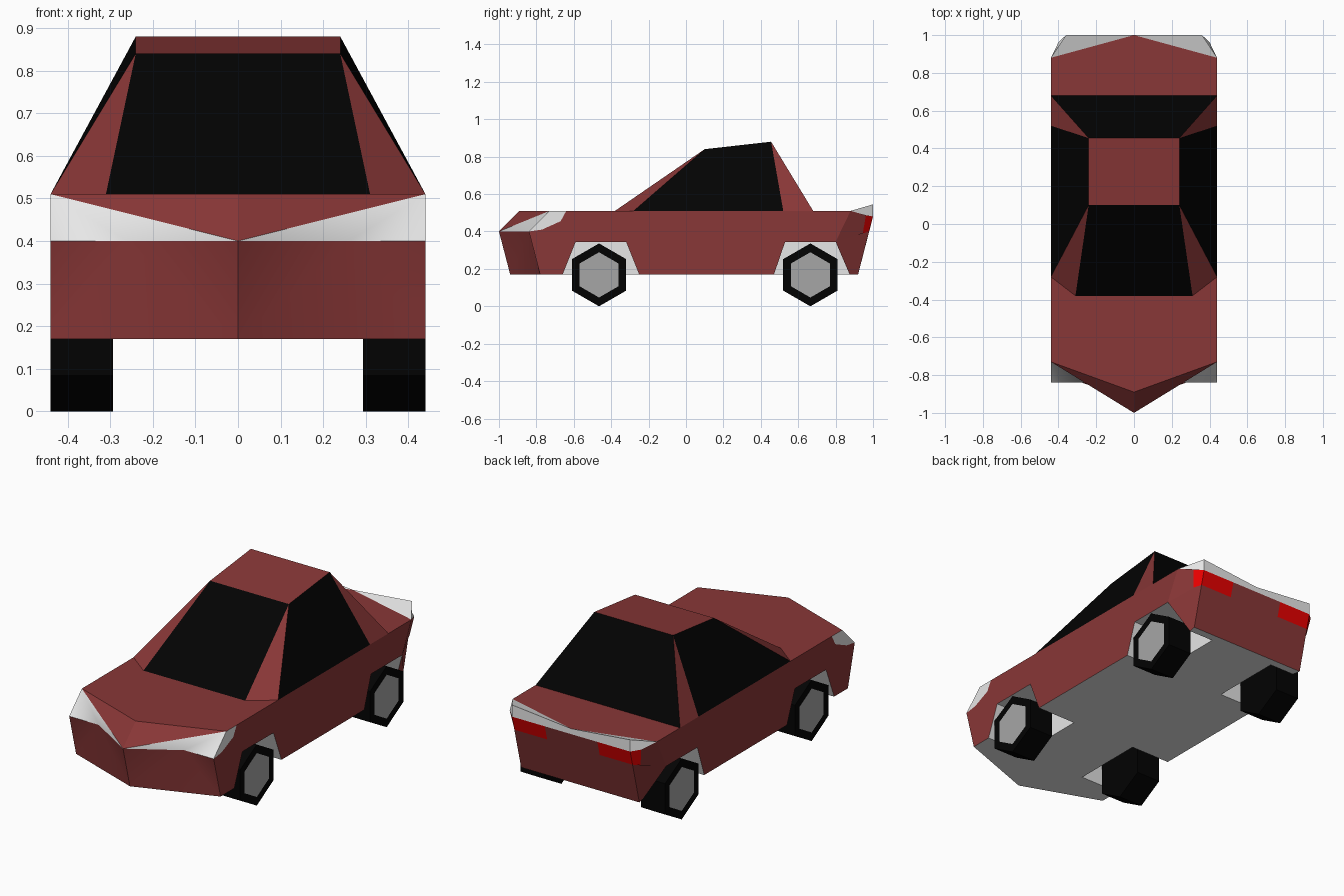
import bpy, bmesh, math

if "Cube" in bpy.data.objects:
    bpy.data.objects.remove(bpy.data.objects["Cube"])


def material(name, r, g, b):
    m = bpy.data.materials.new(name)
    m.diffuse_color = (r, g, b, 1)
    m.use_nodes = True
    m.node_tree.nodes["Principled BSDF"].inputs["Base Color"].default_value = m.diffuse_color
    return m


MATS = [material("red paint", 0.25, 0.038, 0.038),
        material("black glass and rubber", 0.0008, 0.0008, 0.0008),
        material("white trim and underside", 0.80, 0.80, 0.80),
        material("grey hub", 0.38, 0.38, 0.38),
        material("tail light red", 1.0, 0.0, 0.0)]
RED, BLACK, WHITE, HUB, LIGHT = range(5)


def finish(name, bm):
    bmesh.ops.remove_doubles(bm, verts=bm.verts, dist=0.0005)
    bmesh.ops.recalc_face_normals(bm, faces=bm.faces)
    # keep edges sharp except inside one softly shaded panel group
    for e in bm.edges:
        same = len({(f.material_index, f.smooth) for f in e.link_faces}) == 1
        on_centre = all(abs(v.co.x) < 0.001 for v in e.verts)
        e.smooth = same and e.link_faces[0].smooth and not on_centre
    me = bpy.data.meshes.new(name)
    bm.to_mesh(me)
    bm.free()
    for m in MATS:
        me.materials.append(m)
    ob = bpy.data.objects.new(name, me)
    bpy.context.collection.objects.link(ob)
    return ob


body = bmesh.new()


def panel(mat, *pts, soft=False):
    """One body panel and its mirror image across x = 0."""
    for s in (1, -1):
        f = body.faces.new([body.verts.new((s * x, y, z)) for x, y, z in pts])
        f.material_index = mat
        f.smooth = soft


# main heights and half widths
W, BELT, SILL, ARCH, INNER = 0.44, 0.51, 0.17, 0.345, 0.20


def belt(y):
    return (W, y, BELT)


# wheel arches: outer edges, front to back; the last one tucks in at the tail
front_arch = [(W, -0.66, SILL), (W, -0.59, ARCH), (W, -0.32, ARCH), (W, -0.25, SILL)]
rear_arch = [(W, 0.47, SILL), (W, 0.53, ARCH), (W, 0.80, ARCH), (0.352, 0.875, SILL)]


def inside(p):
    return (INNER, p[1], p[2])


for arch in (front_arch, rear_arch):
    for p, q in zip(arch, arch[1:]):
        panel(WHITE, p, q, inside(q), inside(p))
    panel(WHITE, *[inside(p) for p in arch])


def notch(arch):
    a, b = arch[0], arch[-1]
    return [a, inside(a), inside(b), b]


# underside
nose_low, corner_low = (0, -0.94, SILL), (W, -0.78, SILL)
tail_low, tail_edge = (0, 0.92, SILL), (0.36, 0.92, SILL)
panel(WHITE, nose_low, corner_low, *notch(front_arch), *notch(rear_arch),
      tail_edge, tail_low)

# front bumper, and headlights tucked under the bonnet edge
nose, step, corner = (0, -1, 0.40), (0.26, -0.84, 0.40), (W, -0.84, 0.40)
panel(RED, nose, step, nose_low, soft=True)
panel(RED, step, corner_low, nose_low, soft=True)
panel(RED, step, corner, corner_low, soft=True)
panel(WHITE, nose, step, belt(-0.73), soft=True)
panel(WHITE, step, corner, belt(-0.73), soft=True)
lamp = [(W, -0.77, 0.41), (W, -0.67, 0.455), belt(-0.64)]
panel(WHITE, corner, *lamp, belt(-0.73))

# bonnet and boot lid
panel(RED, nose, belt(-0.73), (0, -0.89, BELT))
panel(RED, (0, -0.89, BELT), belt(-0.73), belt(-0.64), belt(-0.28),
      (0.31, -0.38, BELT), (0, -0.38, BELT))
panel(RED, (0, 0.68, BELT), belt(0.68), belt(0.88), (0, 1, BELT))

# side wall
panel(RED, corner, *lamp, belt(-0.28), belt(0.52), belt(0.68), belt(0.88),
      *rear_arch[2::-1], *front_arch[::-1], corner_low)

# tail: panel, bevelled corner and wrap-around lights
tail_top, l_in, l_low = (0.36, 1, 0.48), (0.16, 1, 0.48), (0.36, 0.979, 0.40)
l_in_low, wrap_top, wrap_low = (0.16, 0.979, 0.40), (0.40, 0.962, 0.487), (0.385, 0.945, 0.39)
panel(RED, (0, 1, 0.48), l_in, l_in_low, l_low, tail_edge, tail_low)
panel(LIGHT, l_in, tail_top, l_low, l_in_low)
panel(LIGHT, tail_top, wrap_top, wrap_low, l_low)
panel(RED, belt(0.88), wrap_top, wrap_low, rear_arch[2])
panel(RED, wrap_low, l_low, tail_edge, rear_arch[3], rear_arch[2])

# raised white lip on the boot
lip = (0.36, 1, 0.545)
panel(WHITE, (0, 1, BELT), belt(0.88), lip)
panel(WHITE, (0, 1, BELT), lip, tail_top, l_in, (0, 1, 0.48))
panel(WHITE, belt(0.88), lip, tail_top, wrap_top)

# cabin: roof, windows and pillars
roof_f, roof_r = (0.24, 0.10, 0.84), (0.24, 0.455, 0.88)
mid_f, mid_r = (0, 0.10, 0.84), (0, 0.455, 0.88)
panel(RED, mid_f, roof_f, roof_r, mid_r)
panel(BLACK, (0, -0.38, BELT), (0.31, -0.38, BELT), roof_f, mid_f)
panel(RED, (0.31, -0.38, BELT), belt(-0.28), roof_f)
panel(BLACK, belt(-0.28), belt(0.52), roof_r, roof_f)
panel(RED, belt(0.52), belt(0.68), roof_r)
panel(BLACK, belt(0.68), (0, 0.68, BELT), mid_r, roof_r)
finish("car_body", body)


# six-sided wheels with an inset hub on the outer face
def wheel(name, side, y):
    bm = bmesh.new()
    r = 0.168
    ring = [bm.verts.new((side * 0.293, y + r * math.sin(i * math.pi / 3),
                          r + r * math.cos(i * math.pi / 3))) for i in range(6)]
    inner = bm.faces.new(ring)
    ext = bmesh.ops.extrude_face_region(bm, geom=[inner], use_keep_orig=True)["geom"]
    bmesh.ops.translate(bm, vec=(side * 0.147, 0, 0),
                        verts=[g for g in ext if isinstance(g, bmesh.types.BMVert)])
    bmesh.ops.recalc_face_normals(bm, faces=bm.faces)
    for f in bm.faces:
        f.material_index = BLACK
    hub = max(bm.faces, key=lambda f: side * f.calc_center_median().x)
    bmesh.ops.inset_individual(bm, faces=[hub], thickness=0.047)
    hub.material_index = HUB
    finish(name, bm)


for side, label in ((1, "right"), (-1, "left")):
    wheel(f"front_{label}_wheel", side, -0.465)
    wheel(f"rear_{label}_wheel", side, 0.665)
